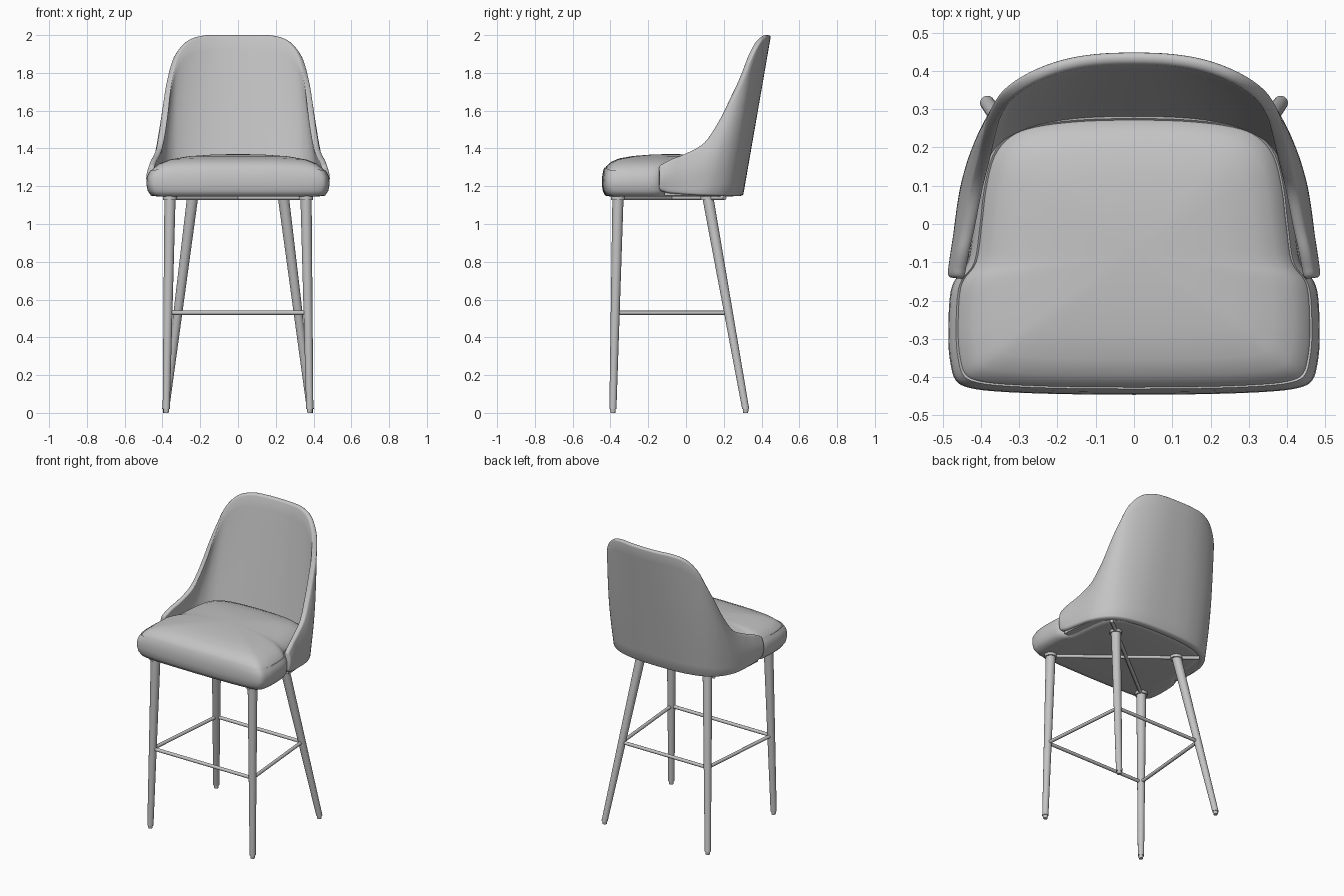
import bpy, bmesh, math
from mathutils import Vector as V

if "Cube" in bpy.data.objects:
    bpy.data.objects.remove(bpy.data.objects["Cube"])

grey = bpy.data.materials.new("soft grey")
grey.diffuse_color = (0.55, 0.55, 0.55, 1)
grey.use_nodes = True
grey.node_tree.nodes["Principled BSDF"].inputs["Base Color"].default_value = grey.diffuse_color


def loft(name, rings, angle=40):
    """Skin closed rings of equal length and cap both ends."""
    bm = bmesh.new()
    rows = [[bm.verts.new(p) for p in r] for r in rings]
    n = len(rows[0])
    for a, b in zip(rows, rows[1:]):
        for i in range(n):
            j = (i + 1) % n
            bm.faces.new((a[i], a[j], b[j], b[i]))
    bm.faces.new(rows[0])
    bm.faces.new(rows[-1])
    bmesh.ops.recalc_face_normals(bm, faces=bm.faces)
    me = bpy.data.meshes.new(name)
    bm.to_mesh(me)
    bm.free()
    me.materials.append(grey)
    ob = bpy.data.objects.new(name, me)
    bpy.context.collection.objects.link(ob)
    bpy.ops.object.select_all(action='DESELECT')
    ob.select_set(True)
    bpy.context.view_layer.objects.active = ob
    bpy.ops.object.shade_smooth_by_angle(angle=math.radians(angle))
    return ob


def spline(pts, k=4):
    """Catmull-Rom curve through points, k steps per span."""
    p = [V(q) for q in pts]
    p = [2 * p[0] - p[1]] + p + [2 * p[-1] - p[-2]]
    out = []
    for i in range(1, len(p) - 2):
        a, b, c, d = p[i - 1:i + 3]
        for s in range(k):
            t = s / k
            out.append(0.5 * (2 * b + (c - a) * t + (2 * a - 5 * b + 4 * c - d) * t * t
                              + (3 * b - a - 3 * c + d) * t ** 3))
    return out + [p[-2]]


def mirrored(half):
    """Complete a centre-to-right half into a left-to-right list."""
    return [(-q[0],) + tuple(q[1:]) for q in half[:0:-1]] + list(half)


def tube(name, a, b, r1, r2, flat=False, n=20):
    """Tapered rod; flat keeps its ends horizontal."""
    a, b = V(a), V(b)
    d = V((0, 0, 1)) if flat else (b - a).normalized()
    u = d.orthogonal().normalized()
    w = d.cross(u)
    rings = [[c + r * (u * math.cos(2 * math.pi * i / n) + w * math.sin(2 * math.pi * i / n))
              for i in range(n)] for c, r in ((a, r1), (b, r2))]
    return loft(name, rings)


# Seat cushion: outline stacked through a rounded profile with a seam groove
half = [(0, -.446, 0), (.2, -.444, 0), (.35, -.438, 0), (.43, -.428, 0), (.466, -.408, 0),
        (.48, -.36, 0), (.485, -.3, 0), (.482, -.2, 0), (.47, -.15, 0), (.435, -.1, 0),
        (.42, 0, 0), (.408, .1, 0), (.385, .19, 0), (.34, .245, 0), (.27, .272, 0),
        (.15, .287, 0), (0, .292, 0)]
right = spline(half)
outline = right + [V((-p.x, p.y, 0)) for p in right[-2:0:-1]]
profile = [(.86, 1.145), (.95, 1.15), (.985, 1.175), (1, 1.21), (.995, 1.25), (.978, 1.285),
           (.958, 1.3), (.947, 1.296), (.935, 1.306), (.86, 1.33), (.75, 1.347),
           (.55, 1.36), (.3, 1.367), (.08, 1.37)]
rings = []
for s, z in profile:
    ring = []
    for p in outline:
        x, y = p.x * s, -.08 + (p.y + .08) * s
        dip = .02 * (abs(x) / .485) ** 4 if z > 1.28 else 0
        ring.append(V((x, y, z - dip)))
    rings.append(ring)
loft("seat_cushion", rings, 60)

# Backrest shell: bottom edge and sweeping rim, joined by a padded section
rim = spline(mirrored([(0, .45, 2), (.1, .446, 2), (.19, .43, 1.997), (.275, .397, 1.968),
                       (.34, .352, 1.89), (.374, .3, 1.775), (.39, .25, 1.68),
                       (.406, .18, 1.545), (.426, .1, 1.43), (.446, 0, 1.372),
                       (.462, -.07, 1.345), (.472, -.122, 1.318)]))
base = spline(mirrored([(0, .302, 1.147), (.1, .3, 1.147), (.19, .292, 1.147), (.28, .272, 1.147),
                        (.35, .24, 1.147), (.4, .195, 1.147), (.435, .14, 1.148),
                        (.454, .09, 1.15), (.464, .03, 1.153), (.47, -.04, 1.158),
                        (.474, -.09, 1.163), (.476, -.122, 1.172)]))
rings, tangents = [], []
N = len(rim)
for i in range(N):
    lo, hi = max(i - 1, 0), min(i + 1, N - 1)
    tan = (rim[hi] + base[hi]) - (rim[lo] + base[lo])
    tan.z = 0
    tan.normalize()
    out = V((-tan.y, tan.x, 0))
    up = (rim[i] - base[i]).normalized()
    b, r = base[i] + up * .012, rim[i] - up * .013
    bulge = .012 * abs(out.x)
    t0, t1 = .048, .032
    outer = [b.lerp(r, k / 12) + out * bulge * math.sin(math.pi * k / 12) for k in range(13)]
    inner = [p - out * (t0 + (t1 - t0) * k / 12) for k, p in enumerate(outer)][::-1]
    arc = [math.pi * k / 6 for k in range(1, 6)]
    top = [r - out * t1 / 2 + out * t1 / 2 * math.cos(a) + up * .013 * math.sin(a) for a in arc]
    bot = [b - out * t0 / 2 - out * t0 / 2 * math.cos(a) - up * .012 * math.sin(a) for a in arc]
    rings.append(outer + top + inner + bot)
    tangents.append(tan)


def tip(ring, direction):
    """Rounded end loops for a wing."""
    c = sum(ring, V()) / len(ring)
    return [[c + (p - c) * s + direction * d for p in ring]
            for d, s in ((.008, .96), (.015, .86), (.018, .7))]


rings = tip(rings[0], -tangents[0])[::-1] + rings + tip(rings[-1], tangents[-1])
loft("backrest_shell", rings, 70)

# Closed underside of the shell
loft("seat_base", [[V((p.x * .96, .08 + (p.y - .08) * .96, z)) for p in base]
                   for z in (1.15, 1.2)])

# Legs, feet, mounting discs, footrest rails and crossed braces
legs = {"front": ((.36, -.36, 1.145), (.38, -.387, .02)),
        "back": ((.24, .115, 1.145), (.383, .316, .02))}
at_rail = {}
for sx, side in ((-1, "left"), (1, "right")):
    for key, (a, b) in legs.items():
        a, b = V((a[0] * sx, a[1], a[2])), V((b[0] * sx, b[1], b[2]))
        name = f"{key}_{side}"
        tube(name + "_leg", a, b, .03, .019, True)
        tube(name + "_foot", b, (b.x, b.y, 0), .015, .013, True)
        tube(name + "_mount", (a.x, a.y, 1.127), (a.x, a.y, 1.15), .038, .038, True)
        at_rail[name] = a.lerp(b, (1.145 - .53) / 1.125)
    tube(side + "_brace", (-.38 * sx, -.376, 1.138), (.35 * sx, .205, 1.138), .011, .011)
for a, b in (("front_left", "front_right"), ("front_right", "back_right"),
             ("back_right", "back_left"), ("back_left", "front_left")):
    tube(f"rail_{a}_to_{b}", at_rail[a], at_rail[b], .011, .011, n=14)
